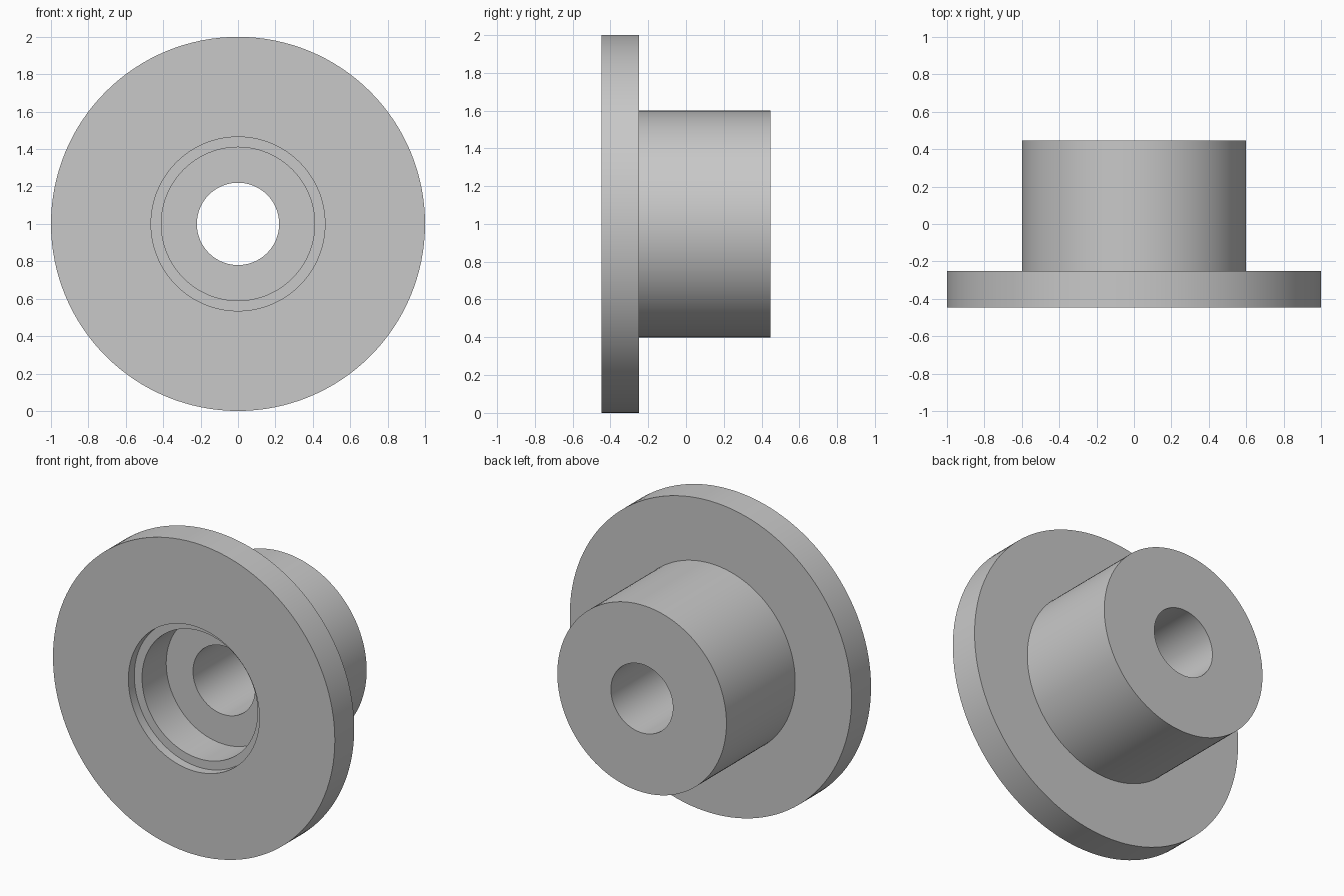
import bpy
import bmesh
import math

cube = bpy.data.objects.get("Cube")
if cube:
    bpy.data.objects.remove(cube, do_unlink=True)

# Single grey material
grey = bpy.data.materials.new("light_grey")
grey.use_nodes = True
colour = (0.58, 0.58, 0.58, 1)
grey.diffuse_color = colour
grey.node_tree.nodes["Principled BSDF"].inputs["Base Color"].default_value = colour

# Dimensions along the axis (y) and radii
FRONT, BACK = -0.447, 0.447
FLANGE_BACK = -0.25
STEP = FRONT + 0.06
FLOOR = FRONT + 0.305
R_FLANGE, R_HUB, R_STEP, R_RECESS, R_BORE = 1.0, 0.6, 0.465, 0.41, 0.22

# Closed section: flange, hub, bore, stepped recess
profile = [
    (R_FLANGE, FRONT), (R_FLANGE, FLANGE_BACK), (R_HUB, FLANGE_BACK),
    (R_HUB, BACK), (R_BORE, BACK), (R_BORE, FLOOR),
    (R_RECESS, FLOOR), (R_RECESS, STEP), (R_STEP, STEP), (R_STEP, FRONT),
]


def lathe(name, section, steps=128):
    """Revolve a closed (radius, y) section about the y axis."""
    bm = bmesh.new()
    verts = [bm.verts.new((r, y, 0)) for r, y in section]
    edges = [bm.edges.new((a, b)) for a, b in zip(verts, verts[1:] + verts[:1])]
    bmesh.ops.spin(bm, geom=verts + edges, cent=(0, 0, 0), axis=(0, 1, 0),
                   angle=math.tau, steps=steps, use_merge=False)
    bmesh.ops.remove_doubles(bm, verts=bm.verts[:], dist=0.0001)
    bmesh.ops.recalc_face_normals(bm, faces=bm.faces[:])
    mesh = bpy.data.meshes.new(name)
    bm.to_mesh(mesh)
    bm.free()
    mesh.materials.append(grey)
    obj = bpy.data.objects.new(name, mesh)
    bpy.context.collection.objects.link(obj)
    return obj


bushing = lathe("flanged_bushing", profile)
bushing.location.z = R_FLANGE

# Smooth round walls, crisp rims
bpy.ops.object.select_all(action="DESELECT")
bushing.select_set(True)
bpy.context.view_layer.objects.active = bushing
bpy.ops.object.shade_smooth_by_angle(angle=math.radians(30))
